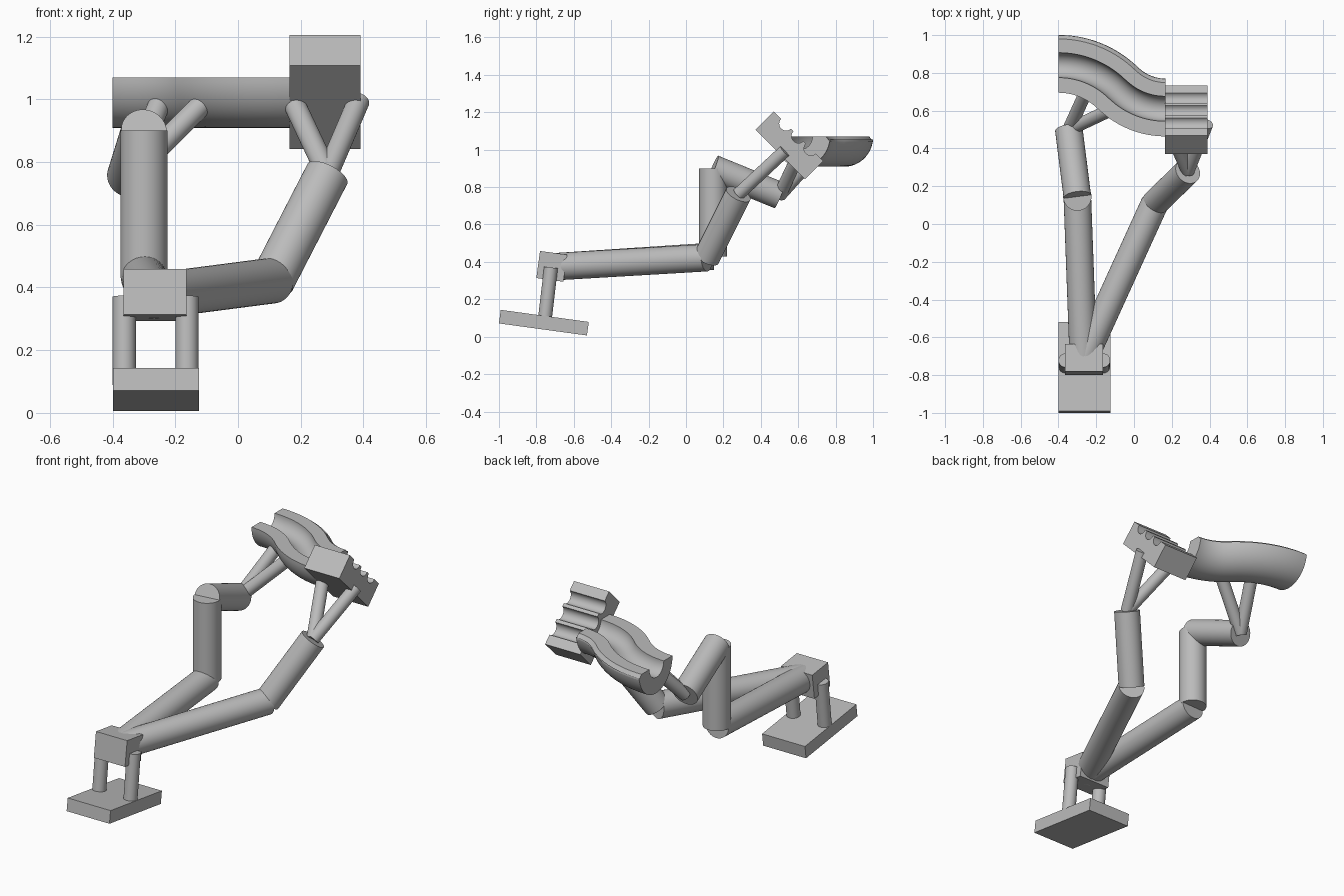
import bpy, bmesh, math
from mathutils import Vector, Matrix

cube = bpy.data.objects.get("Cube")
if cube:
    bpy.data.objects.remove(cube, do_unlink=True)

grey = bpy.data.materials.new("plain_grey")
grey.use_nodes = True
COLOR = (0.5, 0.5, 0.5, 1)
grey.diffuse_color = COLOR
grey.node_tree.nodes["Principled BSDF"].inputs["Base Color"].default_value = COLOR


def finish(bm, name):
    bmesh.ops.recalc_face_normals(bm, faces=bm.faces)
    mesh = bpy.data.meshes.new(name)
    bm.to_mesh(mesh)
    bm.free()
    mesh.materials.append(grey)
    obj = bpy.data.objects.new(name, mesh)
    bpy.context.collection.objects.link(obj)
    bpy.ops.object.select_all(action='DESELECT')
    obj.select_set(True)
    bpy.context.view_layer.objects.active = obj
    bpy.ops.object.shade_smooth_by_angle(angle=math.radians(30))
    return obj


def rod(name, start, end, radius):
    a, b = Vector(start), Vector(end)
    axis = b - a
    turn = axis.to_track_quat('Z', 'Y').to_matrix().to_4x4()
    bm = bmesh.new()
    bmesh.ops.create_cone(bm, cap_ends=True, segments=48, radius1=radius, radius2=radius,
                          depth=axis.length, matrix=Matrix.Translation((a + b) / 2) @ turn)
    return finish(bm, name)


def box(name, centre, size, tilt):
    bm = bmesh.new()
    place = Matrix.Translation(centre) @ Matrix.Rotation(tilt, 4, 'X') @ Matrix.Diagonal((*size, 1))
    bmesh.ops.create_cube(bm, size=1, matrix=place)
    return finish(bm, name)


def loft(name, rings):
    """Skin a row of matching closed rings and cap both ends."""
    bm = bmesh.new()
    rows = [[bm.verts.new(p) for p in ring] for ring in rings]
    n = len(rows[0])
    for r, s in zip(rows, rows[1:]):
        for i in range(n):
            j = (i + 1) % n
            bm.faces.new((r[i], r[j], s[j], s[i]))
    bm.faces.new(rows[0])
    bm.faces.new(rows[-1])
    return finish(bm, name)


def arc(cx, cy, radius, start, end, steps):
    angles = [math.radians(start + (end - start) * i / steps) for i in range(steps + 1)]
    return [(cx + radius * math.cos(a), cy + radius * math.sin(a)) for a in angles]


# Foot plate, hinge block and the two posts between them
TILT = math.radians(-7.8)
box("foot_plate", (-0.262, -0.76, 0.075), (0.275, 0.475, 0.073), TILT)
box("hinge_block", (-0.265, -0.718, 0.376), (0.2, 0.146, 0.146), TILT)
for side, x in (("right", -0.363), ("left", -0.163)):
    rod(side + "_post", (x, -0.755, 0.09), (x, -0.722, 0.37), 0.037)

# Two jointed arms rising from the hinge block
hinge = (-0.268, -0.72, 0.373)
r_elbow, r_wrist, r_end = (-0.3, 0.145, 0.43), (-0.3, 0.145, 0.9), (-0.345, 0.5, 0.755)
l_elbow, l_end = (0.11, 0.11, 0.422), (0.285, 0.28, 0.762)
ARM = 0.073
rod("right_lower_arm", hinge, r_elbow, ARM)
rod("right_upright", r_elbow, r_wrist, ARM + 0.002)
rod("right_forearm", r_wrist, r_end, ARM)
rod("left_lower_arm", hinge, l_elbow, ARM)
rod("left_upper_arm", l_elbow, l_end, ARM - 0.002)

# Forked struts that carry the two holders
STRUT = 0.035
rod("right_strut_outer", r_end, (-0.245, 0.72, 1.0), STRUT)
rod("right_strut_inner", r_end, (-0.09, 0.62, 1.01), STRUT)
rod("left_strut_inner", l_end, (0.175, 0.53, 0.995), STRUT)
rod("left_strut_outer", l_end, (0.385, 0.53, 0.995), STRUT)

# S-shaped trough: a half-tube section swept along two arcs
RIM, OUTER, INNER = 1.07, 0.153, 0.066
section = arc(0, 0, OUTER, 180, 360, 32)
section[-1] = (OUTER, -0.025)
section += [(0.132, 0)] + arc(-0.007, 0, INNER, 0, -180, 24)
BEND, R1, R2 = 44.5, 0.45, 0.356
path = []
for i in range(17):
    a = math.radians(BEND * i / 16)
    path.append((-0.4 + R1 * math.sin(a), 0.848 - R1 * (1 - math.cos(a)), a))
for i in range(15, -1, -1):
    a = math.radians(BEND * i / 16)
    path.append((0.166 - R2 * math.sin(a), 0.617 + R2 * (1 - math.cos(a)), a))
loft("curved_trough", [[(x + u * math.sin(a), y + u * math.cos(a), RIM + v * 1.05)
                        for u, v in section] for x, y, a in path])

# Tilted block with three round grooves across its upper face
LENGTH, DEPTH, GROOVE = 0.375, 0.138, 0.037
outline = [(0, -DEPTH), (0, 0)]
for k in (1, 2, 3):
    outline += arc(LENGTH * k / 4, 0, GROOVE, 180, 360, 16)
outline += [(LENGTH, 0), (LENGTH, -DEPTH)]
c = math.sqrt(0.5)
loft("grooved_block", [[(x, 0.469 + c * (t + d), 1.205 + c * (d - t)) for t, d in outline]
                       for x in (0.165, 0.39)])
